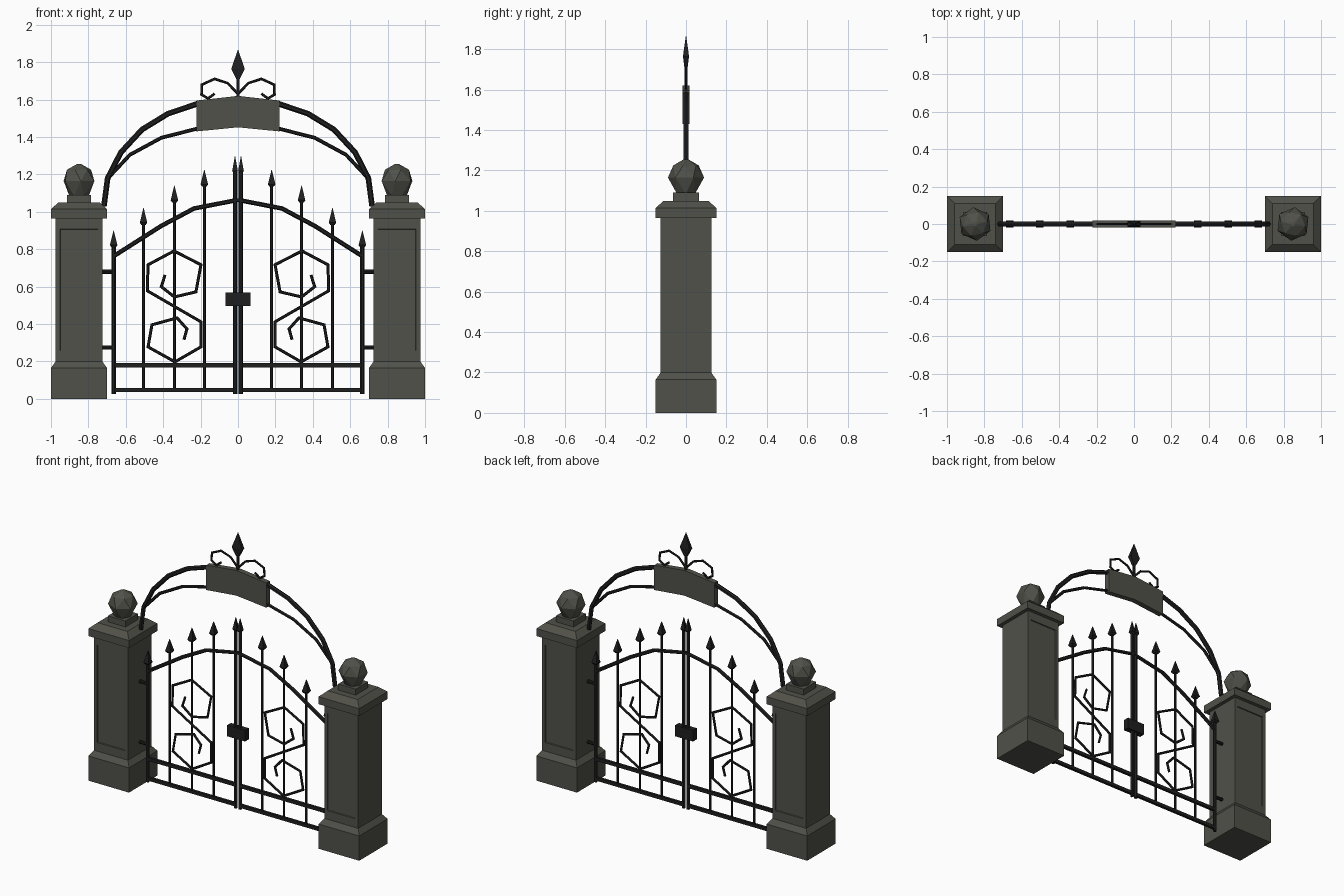
import bpy, bmesh, math
from mathutils import Vector

if "Cube" in bpy.data.objects:
    bpy.data.objects.remove(bpy.data.objects["Cube"])


def material(name, rgb):
    m = bpy.data.materials.new(name)
    m.diffuse_color = (*rgb, 1)
    m.use_nodes = True
    m.node_tree.nodes["Principled BSDF"].inputs["Base Color"].default_value = m.diffuse_color
    return m


STONE = material("dark_stone", (0.082, 0.082, 0.068))
IRON = material("black_iron", (0.0135, 0.0135, 0.0135))


def finish(name, bm, mat):
    bmesh.ops.recalc_face_normals(bm, faces=bm.faces)
    me = bpy.data.meshes.new(name)
    bm.to_mesh(me)
    bm.free()
    me.materials.append(mat)
    ob = bpy.data.objects.new(name, me)
    bpy.context.collection.objects.link(ob)
    return ob


def skin(bm, rings):
    """Bridge a stack of equal rings and cap both ends."""
    rows = [[bm.verts.new(p) for p in r] for r in rings]
    n = len(rows[0])
    for a, b in zip(rows, rows[1:]):
        for i in range(n):
            j = (i + 1) % n
            bm.faces.new((a[i], a[j], b[j], b[i]))
    bm.faces.new(rows[0])
    bm.faces.new(rows[-1])


def ring(x, z, rx, ry, n=4, turn=math.pi / 4):
    return [(x + rx * math.cos(turn + math.tau * i / n),
             ry * math.sin(turn + math.tau * i / n), z) for i in range(n)]


def square(x, z, hx, hy):
    return ring(x, z, hx * math.sqrt(2), hy * math.sqrt(2))


def tube(bm, points, r, n=6):
    """Sweep a round bar along a mitred path in the xz plane."""
    pts = [Vector((x, 0, z)) for x, z in points]
    rings = []
    for i, p in enumerate(pts):
        a = (p - pts[i - 1]).normalized() if i else None
        b = (pts[i + 1] - p).normalized() if i < len(pts) - 1 else None
        a, b = a or b, b or a
        t = (a + b).normalized()
        side = Vector((t.z, 0, -t.x)) / max(t.dot(a), 0.5)
        rings.append([p + side * (r * math.cos(math.tau * k / n))
                      + Vector((0, r * math.sin(math.tau * k / n), 0)) for k in range(n)])
    skin(bm, rings)


def box(bm, x0, x1, y, z0, z1):
    cx, h = (x0 + x1) / 2, (x1 - x0) / 2
    skin(bm, [square(cx, z0, h, y), square(cx, z1, h, y)])


def mirrored(points, s):
    return [(s * x, z) for x, z in points]


for s, side in ((-1, "left"), (1, "right")):
    # Stone pillar with plinth, stepped cap and sunk front and back panels
    bm = bmesh.new()
    px = s * 0.85
    profile = [(0, .15), (.165, .15), (.2, .125), (.235, .125), (.93, .125), (.965, .125),
               (.965, .15), (1.015, .15), (1.05, .11), (1.05, .065), (1.09, .065)]
    skin(bm, [square(px, z, h, h) for z, h in profile])
    bm.normal_update()
    panels = [f for f in bm.faces if abs(f.normal.y) > 0.9 and f.calc_area() > 0.15]
    bmesh.ops.recalc_face_normals(bm, faces=bm.faces)
    bmesh.ops.inset_individual(bm, faces=panels, thickness=0.032)
    bmesh.ops.inset_individual(bm, faces=panels, thickness=0.003, depth=-0.006)
    finish(side + "_pillar", bm, STONE)

    # Faceted, twisted ball on the pillar
    bm = bmesh.new()
    ball = [(1.085, .052), (1.165, .09), (1.225, .066), (1.255, .012)]
    skin(bm, [ring(px, z, r, r, 6, s * 0.42 * i) for i, (z, r) in enumerate(ball)])
    bmesh.ops.triangulate(bm, faces=bm.faces)
    finish(side + "_pillar_ball", bm, STONE)

    # Upright bars with spear heads
    bm = bmesh.new()
    for x, bottom, top, r in ((.665, .025, .90, .012), (.505, .05, 1.02, .008),
                              (.34, .05, 1.14, .008), (.18, .05, 1.225, .008),
                              (.016, .025, 1.297, .012)):
        tube(bm, [(s * x, bottom), (s * x, top - .08)], r)
        w = .02 if x > .1 else .015
        skin(bm, [square(s * x, top - .09, w * .6, w * .6),
                  square(s * x, top - .078, w, w), square(s * x, top, .001, .001)])
    finish(side + "_gate_bars", bm, IRON)

    # Rails and the rising top rail
    bm = bmesh.new()
    for z in (.18, .048):
        box(bm, min(s * .015, s * .665), max(s * .015, s * .665), .009, z - .011, z + .011)
    tube(bm, mirrored([(.665, .763), (.41, .925), (.235, 1.018), (.0, 1.064)], s), .012)
    finish(side + "_gate_rails", bm, IRON)

    # S-shaped scroll
    bm = bmesh.new()
    scroll = [(.39, .663), (.41, .60), (.34, .545), (.225, .572), (.198, .717), (.342, .791),
              (.481, .717), (.485, .578), (.198, .412), (.198, .278), (.337, .198),
              (.481, .278), (.46, .396), (.326, .433), (.273, .374), (.289, .316)]
    tube(bm, mirrored(scroll, s), .008)
    finish(side + "_gate_scroll", bm, IRON)

    # Hinges
    bm = bmesh.new()
    for z in (.68, .275):
        tube(bm, [(s * .66, z), (s * .735, z)], .011, 8)
    finish(side + "_hinges", bm, IRON)

    # Lock half
    bm = bmesh.new()
    box(bm, min(s * .001, s * .066), max(s * .001, s * .066), .02, .496, .57)
    finish(side + "_lock", bm, IRON)

    # Overhead arch bars
    bm = bmesh.new()
    outer = [(.717, 1.03), (.697, 1.18), (.626, 1.318), (.513, 1.44),
             (.374, 1.525), (.21, 1.58)]
    inner = [(.695, 1.18), (.578, 1.305), (.41, 1.396), (.21, 1.447)]
    tube(bm, mirrored(outer, s), .015)
    tube(bm, mirrored(inner, s), .01)
    finish(side + "_arch", bm, IRON)

    # Small curl beside the finial
    bm = bmesh.new()
    curl = [(0, 1.63), (.055, 1.688), (.125, 1.711), (.193, 1.68),
            (.195, 1.627), (.16, 1.606), (.125, 1.632)]
    tube(bm, mirrored(curl, s), .007)
    finish(side + "_finial_curl", bm, IRON)

# Bent sign plate at the crown of the arch
bm = bmesh.new()
skin(bm, [[(x, -.018, z), (x, .018, z), (x, .018, z + h), (x, -.018, z + h)]
          for x, z, h in ((-.222, 1.43, .165), (0, 1.452, .168), (.222, 1.43, .165))])
finish("sign_plate", bm, STONE)

# Flattened spear finial
bm = bmesh.new()
tube(bm, [(0, 1.61), (0, 1.73)], .009)
skin(bm, [square(0, 1.71, .01, .008), square(0, 1.765, .036, .015),
          square(0, 1.866, .001, .001)])
finish("finial", bm, IRON)
